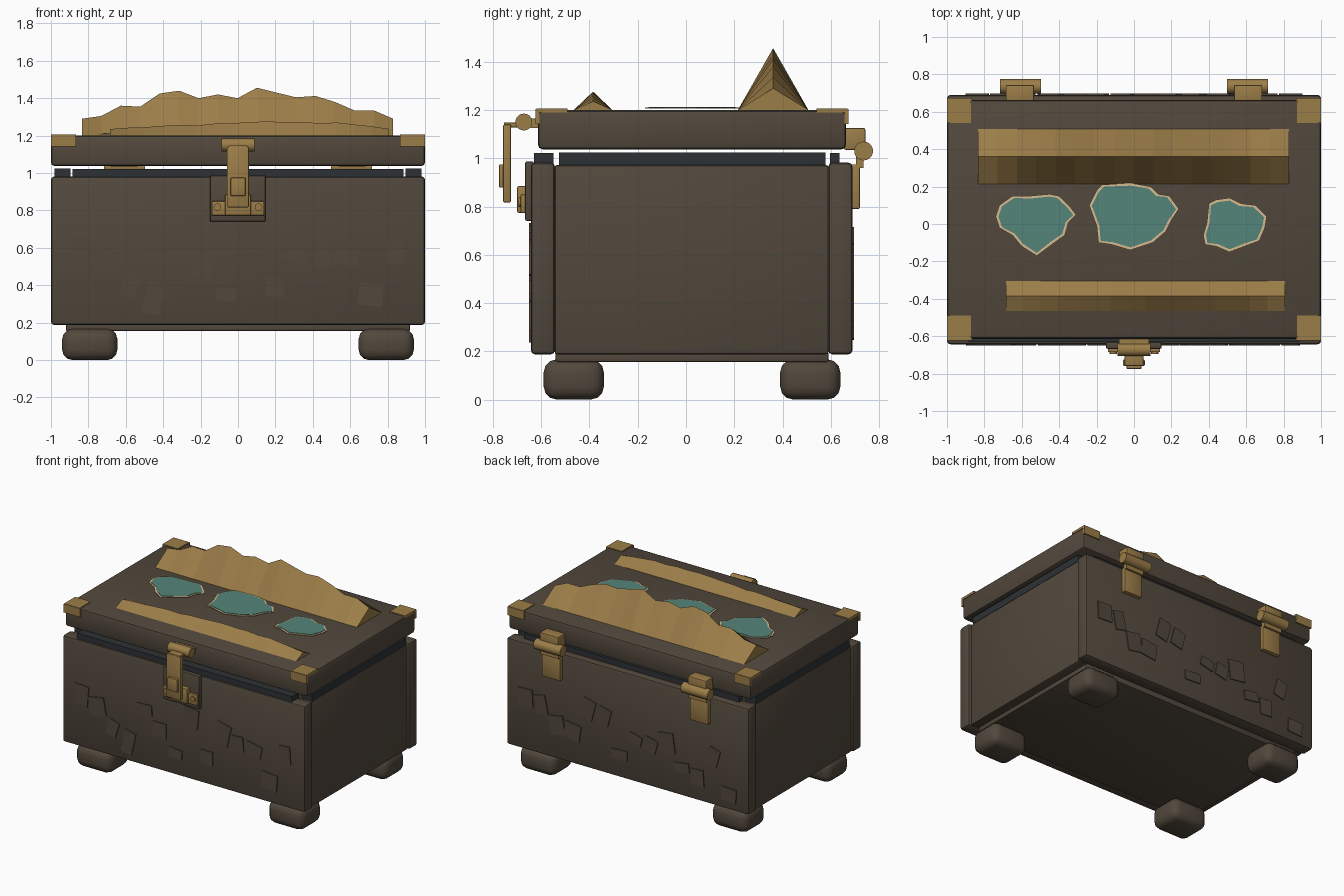
import bpy, bmesh, math
from mathutils import Matrix, Vector

cube = bpy.data.objects.get("Cube")
if cube:
    bpy.data.objects.remove(cube, do_unlink=True)


def material(name, colour):
    mat = bpy.data.materials.new(name)
    mat.use_nodes = True
    mat.diffuse_color = (*colour, 1)
    mat.node_tree.nodes["Principled BSDF"].inputs["Base Color"].default_value = (*colour, 1)
    return mat


BROWN = material("dark brown", (.084, .065, .046))
BRASS = material("brass", (.33, .205, .065))
TEAL = material("teal water", (.088, .235, .195))
SAND = material("sand shore", (.68, .5, .27))
SEAL = material("charcoal seal", (.026, .031, .036))


def finish(name, bm, mat, smooth=False):
    bmesh.ops.recalc_face_normals(bm, faces=bm.faces)
    mesh = bpy.data.meshes.new(name)
    bm.to_mesh(mesh)
    bm.free()
    mesh.materials.append(mat)
    obj = bpy.data.objects.new(name, mesh)
    bpy.context.collection.objects.link(obj)
    if smooth:
        bpy.ops.object.select_all(action="DESELECT")
        obj.select_set(True)
        bpy.context.view_layer.objects.active = obj
        bpy.ops.object.shade_smooth_by_angle(angle=math.radians(35))
    return obj


def box(name, xs, ys, zs, mat=BROWN, bevel=0, segments=2, turn=0):
    """Block between the given limits, turned about y and optionally rounded."""
    bm = bmesh.new()
    bmesh.ops.create_cube(bm, size=1)
    spans = (xs, ys, zs)
    size = [b - a for a, b in spans]
    centre = Vector([(a + b) / 2 for a, b in spans])
    move = Matrix.Translation(centre) @ Matrix.Rotation(turn, 4, "Y") @ Matrix.Diagonal((*size, 1))
    bmesh.ops.transform(bm, matrix=move, verts=bm.verts)
    if bevel:
        bmesh.ops.bevel(bm, geom=bm.edges[:], offset=bevel, segments=segments,
                        profile=.5, affect="EDGES")
    return finish(name, bm, mat, bool(bevel))


def rod(name, centre, radius, length, axis="Y", mat=BRASS):
    """Cylinder along x (turned about Y) or along y (turned about X)."""
    bm = bmesh.new()
    move = Matrix.Translation(centre) @ Matrix.Rotation(math.pi / 2, 4, axis)
    bmesh.ops.create_cone(bm, cap_ends=True, segments=20, radius1=radius,
                          radius2=radius, depth=length, matrix=move)
    return finish(name, bm, mat, True)


def ridge(name, x0, x1, y0, y1, heights, base=1.2):
    """Mountain range with a triangular section and a jagged crest."""
    bm = bmesh.new()
    rows = []
    for i, h in enumerate(heights):
        x = x0 + (x1 - x0) * i / (len(heights) - 1)
        rows.append([bm.verts.new(p) for p in
                     ((x, y0, base), (x, (y0 + y1) / 2, base + h / 1000), (x, y1, base))])
    for a, b in zip(rows, rows[1:]):
        for i in range(3):
            j = (i + 1) % 3
            bm.faces.new((a[i], a[j], b[j], b[i]))
    bm.faces.new(rows[0])
    bm.faces.new(rows[-1])
    finish(name, bm, BRASS)


def sheet(name, points, z, mat, inset=0):
    """Thin closed outline, pulled toward its middle by the inset distance."""
    pts = [Vector((x / 100, y / 100, 0)) for x, y in points]
    mid = sum(pts, Vector()) / len(pts)
    bm = bmesh.new()
    verts = [bm.verts.new(p - (p - mid).normalized() * inset + Vector((0, 0, z))) for p in pts]
    face = bm.faces.new(verts)
    if face.normal.z < 0:
        face.normal_flip()
    top = bmesh.ops.extrude_face_region(bm, geom=[face])["geom"]
    bmesh.ops.translate(bm, vec=(0, 0, .003), verts=[v for v in top if isinstance(v, bmesh.types.BMVert)])
    finish(name, bm, mat)


# Body panels, floor and lid
box("front_panel", (-1, 1), (-.643, -.543), (.187, .982), bevel=.018)
box("back_panel", (-1, 1), (.589, .69), (.187, .982), bevel=.018)
box("floor", (-.92, .92), (-.54, .59), (.155, .2), bevel=.008)
box("lid", (-1, 1), (-.614, .664), (1.037, 1.2), bevel=.02)

# Sides, feet and side seals
for s, side in ((-1, "right"), (1, "left")):
    def mirrored(a, b):
        return tuple(sorted((s * a, s * b)))
    box(side + "_panel", mirrored(.89, .985), (-.545, .591), (.187, .972), bevel=.012)
    box(side + "_seal", mirrored(.895, .98), (-.527, .577), (.972, 1.023), SEAL)
    for y, end in ((-.59, "front"), (.39, "back")):
        box(f"{end}_{side}_foot", mirrored(.645, .94), (y, y + .25), (0, .167), bevel=.055, segments=3)

    # Lid corner brackets
    for e, end in ((-1, "front"), (1, "back")):
        ys = sorted((.025 + e * .515, .025 + e * .645))
        flap = sorted((.025 + e * .632, .025 + e * .648))
        box(f"{end}_{side}_bracket_top", mirrored(.872, 1.001), ys, (1.19, 1.207), BRASS)
        box(f"{end}_{side}_bracket_flap", mirrored(.866, 1.001), flap, (1.142, 1.205), BRASS)

    # Hinges
    box(side + "_hinge_block", mirrored(.535, .685), (.655, .743), (1.035, 1.125), BRASS, .006)
    box(side + "_hinge_leaf", mirrored(.535, .685), (.685, .72), (.79, .975), BRASS, .005)
    box(side + "_hinge_neck", mirrored(.535, .685), (.705, .735), (.96, 1.03), BRASS)
    rod(side + "_hinge_barrel", (s * .607, .736, 1.03), .039, .22)

# Front and back seals
box("front_seal", (-.885, .885), (-.63, -.548), (.975, 1.022), SEAL)
box("back_seal", (-.885, .885), (.597, .637), (.975, 1.022), SEAL)

# Latch
box("latch_plate", (-.15, .148), (-.667, -.63), (.74, .987), bevel=.008)
box("latch_keeper", (-.14, .14), (-.685, -.66), (.773, .85), BRASS, .005)
box("latch_staple", (-.07, .07), (-.7, -.66), (.773, .885), BRASS, .008)
for x in (-.11, .11):
    rod("latch_screw", (x, -.685, .818), .02, .02, "X")
box("latch_mount", (-.08, .08), (-.645, -.6), (1.125, 1.165), BRASS)
rod("latch_pin", (0, -.672, 1.15), .035, .178)
box("latch_arm", (-.05, .05), (-.755, -.665), (1.128, 1.148), BRASS, .004)
box("latch_bar", (-.06, .058), (-.758, -.725), (.817, 1.14), BRASS, .006)
box("latch_grip", (-.04, .04), (-.775, -.75), (.878, .975), BRASS, .005)

# Mountain ranges on the lid
ridge("tall_ridge", -.835, .83, .215, .507,
      (90, 105, 160, 155, 225, 240, 200, 220, 200, 256, 230, 205, 212, 180, 135, 135, 90))
ridge("low_ridge", -.685, .806, -.465, -.305,
      (35, 42, 45, 52, 58, 54, 64, 66, 72, 76, 72, 74, 66, 70, 60, 50, 36))

# Lakes with a sandy shore
lakes = {
    "right_lake": ((-72, 10), (-65, 15), (-56, 15), (-45, 16), (-40, 15), (-34, 9), (-31, 5), (-35, 1),
                   (-37, -6), (-44, -11), (-52, -17), (-60, -12), (-65, -6), (-72, -2), (-74, 4)),
    "middle_lake": ((-24, 10), (-20, 18), (-17, 21), (-2, 22), (9, 20), (13, 16), (19, 15), (24, 8),
                    (20, 2), (17, -4), (10, -10), (-2, -14), (-12, -11), (-19, -10), (-20, -1)),
    "left_lake": ((37, -6), (39, 1), (40, 11), (44, 13), (51, 14), (57, 11), (65, 10),
                  (71, 4), (70, -2), (67, -9), (59, -12), (51, -15), (44, -12), (38, -11)),
}
for name, outline in lakes.items():
    sheet(name + "_shore", outline, 1.207, SAND)
    sheet(name + "_water", outline, 1.21, TEAL, .015)

# Thin stone slabs: height, width, tall, clockwise degrees (seen from outside)
front_stones = ((58, 11, 15, 5), (53, 13, 13, -11), (40, 8, 12, 18), (33, 9, 17, 13), (61, 13, 8, -2),
                (49, 11, 11, 0), (35, 11, 7, 5), (65, 12, 15, 6), (39, 10, 10, 0), (60, 12, 16, 14),
                (56, 9, 11, -5), (55, 13, 9, 12), (35, 13, 12, 5), (58, 9, 13, -4))
back_stones = ((58, 12, 13, -3), (56, 9, 14, -12), (44, 12, 14, -10), (43, 13, 12, 8), (63, 10, 15, 15),
               (61, 10, 13, 14), (36, 13, 7, -3), (51, 11, 7, 14), (50, 10, 10, 14), (55, 13, 15, -8),
               (40, 12, 7, -8), (36, 10, 12, -4), (55, 9, 13, 16), (30, 12, 10, 3))
for name, stones, s, ys in (("front_stone", front_stones, 1, (-.65, -.641)),
                            ("back_stone", back_stones, -1, (.688, .697))):
    for i, (z, w, h, turn) in enumerate(stones):
        x, z, w, h = s * (.129 * i - .838), z / 100, w / 200, h / 200
        box(name, (x - w, x + w), ys, (z - h, z + h), turn=s * math.radians(turn))
